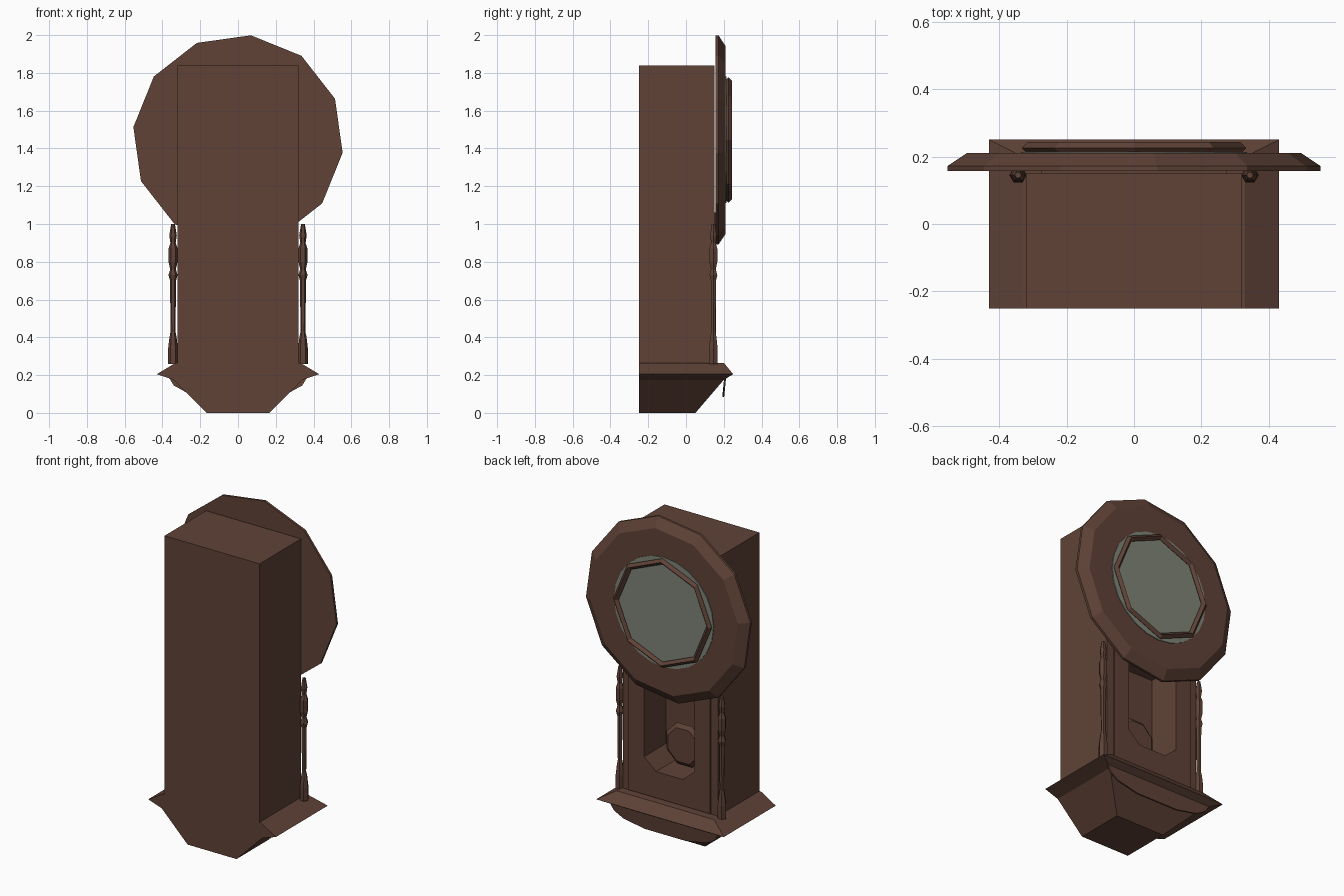
import bpy, bmesh, math
from mathutils import Matrix

if "Cube" in bpy.data.objects:
    bpy.data.objects.remove(bpy.data.objects["Cube"])


def material(name, rgb):
    m = bpy.data.materials.new(name)
    m.diffuse_color = (*rgb, 1)
    m.use_nodes = True
    m.node_tree.nodes["Principled BSDF"].inputs["Base Color"].default_value = m.diffuse_color
    return m


WOOD = material("brown wood", (0.115, 0.055, 0.038))
GLASS = material("grey dial", (0.21, 0.23, 0.185))


def finish(name, bm, mat=WOOD):
    bmesh.ops.recalc_face_normals(bm, faces=bm.faces)
    me = bpy.data.meshes.new(name)
    bm.to_mesh(me)
    bm.free()
    ob = bpy.data.objects.new(name, me)
    me.materials.append(mat)
    bpy.context.collection.objects.link(ob)
    return ob


def loft(name, rings, mat=WOOD):
    """Bridge equal-length rings of points and cap both ends."""
    bm = bmesh.new()
    vs = [[bm.verts.new(p) for p in r] for r in rings]
    n = len(rings[0])
    for a, b in zip(vs, vs[1:]):
        for i in range(n):
            j = (i + 1) % n
            bm.faces.new((a[i], a[j], b[j], b[i]))
    bm.faces.new(vs[0])
    bm.faces.new(vs[-1])
    return finish(name, bm, mat)


def box(name, x, y0, y1, z0, z1):
    return loft(name, [[(-x, y0, z), (x, y0, z), (x, y1, z), (-x, y1, z)] for z in (z0, z1)])


def circle(r, n, phase=0):
    return [(r * math.cos(phase + i * math.tau / n), r * math.sin(phase + i * math.tau / n))
            for i in range(n)]


def disc(name, profile, n, phase, mat=WOOD):
    """Stack of circles (radius, y) around the dial centre."""
    return loft(name, [[(x, y, DIAL_Z + z) for x, z in circle(r, n, phase)]
                       for r, y in profile], mat)


DIAL_Z = 1.445

# Tall case and door frame, both cut by one chamfered window
case = box("case", 0.32, -0.25, 0.15, 0.25, 1.84)
door = box("door_frame", 0.275, 0.145, 0.16, 0.27, 1.06)
window = [(-0.09, 0.43), (0.09, 0.43), (0.17, 0.5), (0.17, 1.03), (-0.17, 1.03), (-0.17, 0.5)]
cutter = loft("window_cutter", [[(x, y, z) for x, z in window] for y in (-0.05, 0.3)])
cutter.hide_render = True
cutter.display_type = 'WIRE'
for ob in (case, door):
    mod = ob.modifiers.new("window", 'BOOLEAN')
    mod.operation = 'DIFFERENCE'
    mod.solver = 'EXACT'
    mod.object = cutter

# Base moulding tapering down to a small flat foot
levels = [(0.165, 0.05, 0), (0.34, 0.2, 0.175), (0.43, 0.25, 0.205), (0.33, 0.2, 0.265)]
loft("base_moulding", [[(-x, -0.25, z), (x, -0.25, z), (x, y, z), (-x, y, z)]
                       for x, y, z in levels])

# Curved apron under the front moulding
half = [(0.37, 0.195), (0.34, 0.145), (0.28, 0.112), (0.14, 0.085)]
outline = half + [(-x, z) for x, z in reversed(half)]
loft("front_apron", [[(x, y + (z - 0.085) * 0.1, z) for x, z in outline] for y in (0.192, 0.202)])

# Twelve-sided dial surround with bevelled rim
disc("dial_surround", [(0.558, 0.157), (0.558, 0.172), (0.5, 0.21)], 12, math.radians(-7))
disc("dial_face", [(0.335, 0.205), (0.335, 0.214)], 24, 0, GLASS)

# Octagonal bezel ring
bm = bmesh.new()
section = circle(0.018, 4)
rows = [[bm.verts.new(((0.315 + a) * c, 0.225 + b, DIAL_Z + (0.315 + a) * s)) for a, b in section]
        for c, s in circle(1, 8)]
for i in range(8):
    for j in range(4):
        k, m = (i + 1) % 8, (j + 1) % 4
        bm.faces.new((rows[i][j], rows[k][j], rows[k][m], rows[i][m]))
finish("bezel", bm)

# Pendulum bob
loft("pendulum_bob", [[(x, y, 0.56 + z) for x, z in circle(r, 8, math.pi / 8)]
                      for r, y in ((0.11, 0.0), (0.135, 0.012), (0.11, 0.03))])

# Turned columns either side of the door
turning = [(0.026, 0.26), (0.026, 0.34), (0.019, 0.4), (0.013, 0.43), (0.016, 0.7), (0.024, 0.73),
           (0.015, 0.76), (0.024, 0.8), (0.024, 0.87), (0.014, 0.9), (0.02, 0.94), (0.01, 1.0)]
for side, sx in (("left", -1), ("right", 1)):
    loft(side + "_column", [[(sx * 0.344 + x, 0.145 + y, z) for x, y in circle(r, 6)]
                            for r, z in turning])
